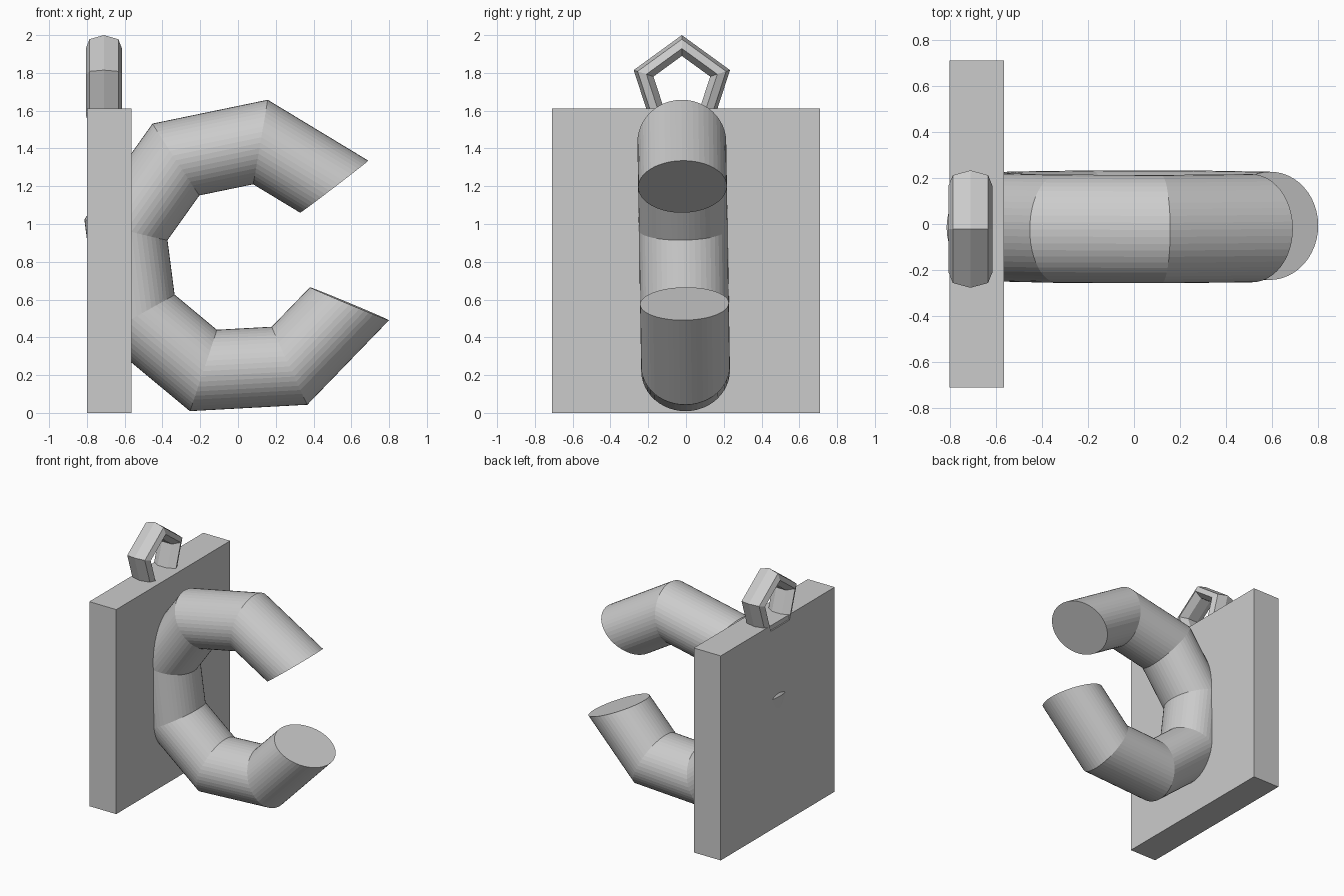
import bpy
import bmesh
from math import cos, sin, radians
from mathutils import Matrix, Vector

cube = bpy.data.objects.get("Cube")
if cube:
    bpy.data.objects.remove(cube, do_unlink=True)

grey = bpy.data.materials.new("plain_grey")
grey.use_nodes = True
grey.diffuse_color = (0.6, 0.6, 0.6, 1)
grey.node_tree.nodes["Principled BSDF"].inputs["Base Color"].default_value = (0.6, 0.6, 0.6, 1)


def finish(name, bm, matrix):
    bmesh.ops.recalc_face_normals(bm, faces=bm.faces)
    bm.transform(matrix)
    mesh = bpy.data.meshes.new(name)
    bm.to_mesh(mesh)
    bm.free()
    mesh.materials.append(grey)
    obj = bpy.data.objects.new(name, mesh)
    bpy.context.collection.objects.link(obj)
    return obj


def faceted_ring(name, angles, closed, major, radial, depth, sides, matrix):
    """Sweep an oval section round the local xz plane; open rings get caps."""
    bm = bmesh.new()
    rings = []
    for a in angles:
        ring = []
        for i in range(sides):
            t = radians(360 * i / sides)
            r = major + radial * cos(t)
            ring.append(bm.verts.new((r * cos(a), depth * sin(t), r * sin(a))))
        rings.append(ring)
    pairs = list(zip(rings, rings[1:]))
    if closed:
        pairs.append((rings[-1], rings[0]))
    else:
        bm.faces.new(rings[0])
        bm.faces.new(rings[-1])
    for a, b in pairs:
        for i in range(sides):
            j = (i + 1) % sides
            bm.faces.new((a[i], a[j], b[j], b[i]))
    return finish(name, bm, matrix)


# Wall plate
bm = bmesh.new()
bmesh.ops.create_cube(bm, size=1)
finish("wall_plate", bm, Matrix.LocRotScale(
    Vector((-0.6825, 0, 0.806)), None, Vector((0.235, 1.42, 1.612))))

# Open C-shaped holder, seven straight segments, leaning very slightly
faceted_ring("curved_holder", [radians(37.4 + 300 * i / 7) for i in range(8)], False,
             0.625, 0.227, 0.235, 48,
             Matrix.Translation((0.013, -0.012, 0.818)) @ Matrix.Rotation(0.0165, 4, 'X'))

# Five-sided hanging loop, standing across the plate's top edge
faceted_ring("hanging_loop", [radians(90 + 72 * i) for i in range(5)], True,
             0.21, 0.058, 0.098, 7,
             Matrix.Translation((-0.71, -0.022, 1.732)) @ Matrix.Rotation(radians(90), 4, 'Z'))
